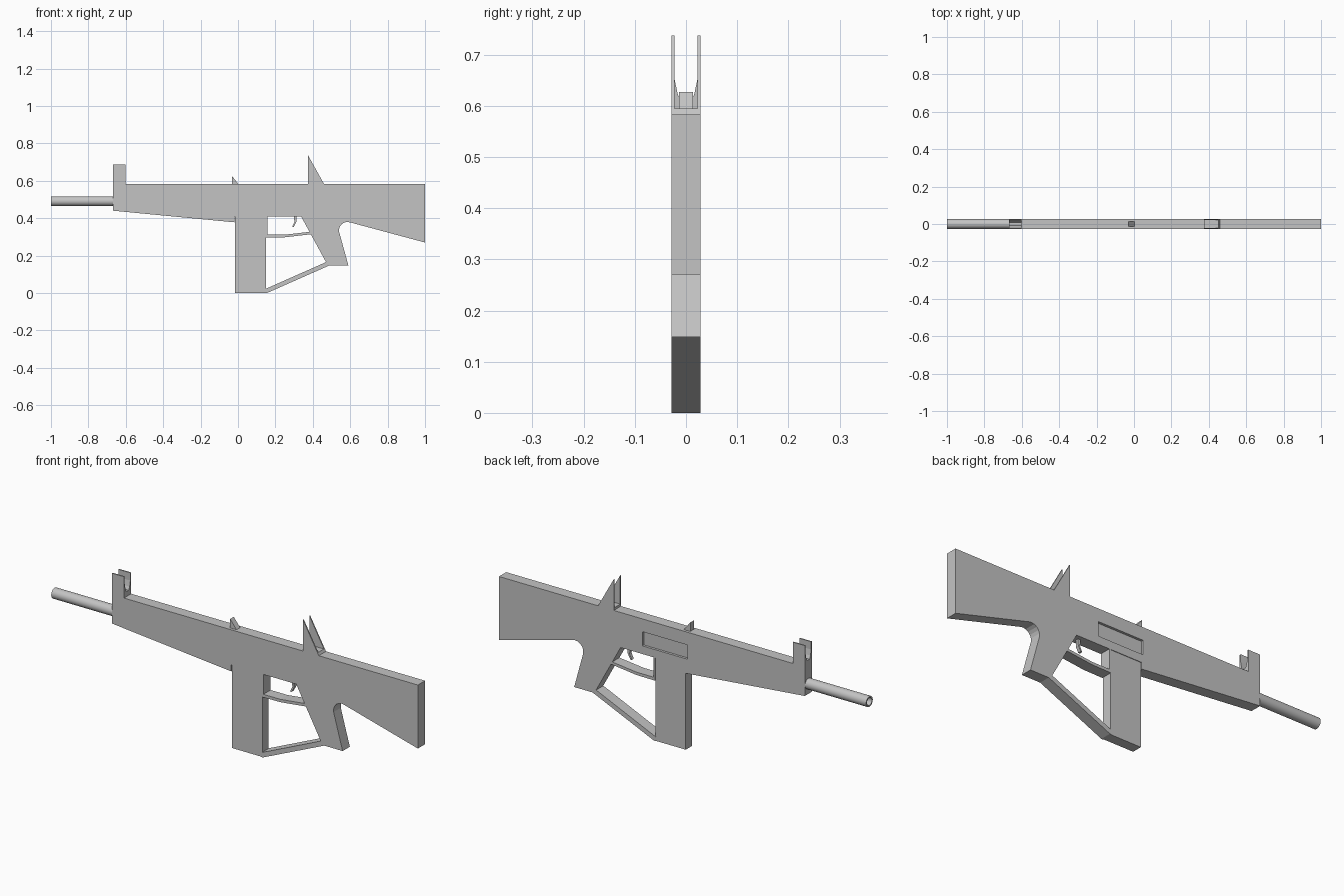
import bpy, bmesh, math

old = bpy.data.objects.get("Cube")
if old:
    bpy.data.objects.remove(old, do_unlink=True)

HALF = 0.028   # half thickness of the whole body
TOP = 0.583    # height of the flat top

grey = bpy.data.materials.new("matte_grey")
grey.use_nodes = True
COLOUR = (0.55, 0.55, 0.55, 1)
grey.diffuse_color = COLOUR
grey.node_tree.nodes["Principled BSDF"].inputs["Base Color"].default_value = COLOUR


def finish(name, bm):
    bmesh.ops.recalc_face_normals(bm, faces=bm.faces)
    mesh = bpy.data.meshes.new(name)
    bm.to_mesh(mesh)
    bm.free()
    mesh.materials.append(grey)
    obj = bpy.data.objects.new(name, mesh)
    bpy.context.collection.objects.link(obj)
    return obj


def prism(name, profile, start, end, axis="y"):
    """Extrude a side profile (x, z) along y, or an end profile (y, z) along x."""
    bm = bmesh.new()
    if axis == "y":
        verts = [bm.verts.new((a, start, b)) for a, b in profile]
        move = (0, end - start, 0)
    else:
        verts = [bm.verts.new((start, a, b)) for a, b in profile]
        move = (end - start, 0, 0)
    face = bm.faces.new(verts)
    out = bmesh.ops.extrude_face_region(bm, geom=[face])
    moved = [g for g in out["geom"] if isinstance(g, bmesh.types.BMVert)]
    bmesh.ops.translate(bm, verts=moved, vec=move)
    return finish(name, bm)


def box_profile(x0, x1, z0, z1):
    return [(x0, z0), (x1, z0), (x1, z1), (x0, z1)]


# Body, stock and grip in one silhouette, with a rounded web behind the grip
web = [(0.585 + 0.045 * math.cos(math.radians(a)), 0.335 + 0.045 * math.sin(math.radians(a)))
       for a in range(190, 69, -20)]
body = prism("body", [
    (-0.667, TOP), (-0.667, 0.44), (-0.018, 0.378), (-0.018, 0.41), (0.337, 0.41),
    (0.48, 0.148), (0.59, 0.148), *web, (1.0, 0.27), (1.0, TOP)], -HALF, HALF)

# Recessed port on the back side
cutter = prism("port_cutter", box_profile(-0.027, 0.218, 0.45, 0.52), HALF - 0.012, HALF + 0.02)
cutter.hide_render = True
cut = body.modifiers.new("port", "BOOLEAN")
cut.operation = "DIFFERENCE"
cut.solver = "EXACT"
cut.object = cutter
bpy.context.view_layer.objects.active = body
bpy.ops.object.modifier_apply(modifier=cut.name)
bpy.data.objects.remove(cutter, do_unlink=True)

# Magazine, and the strut joining its foot to the grip
prism("magazine", box_profile(-0.016, 0.15, 0, 0.42), -0.025, 0.025)
prism("strut", [(0.145, 0), (0.155, 0), (0.49, 0.148), (0.47, 0.165), (0.145, 0.021)],
      -HALF, HALF)

# Trigger guard and trigger
prism("trigger_guard", [
    (0.149, 0.412), (0.149, 0.297), (0.25, 0.298), (0.39, 0.314), (0.383, 0.327),
    (0.25, 0.312), (0.158, 0.312), (0.158, 0.412)], -HALF, HALF)
prism("trigger", [
    (0.298, 0.415), (0.302, 0.38), (0.29, 0.354), (0.298, 0.354), (0.312, 0.38),
    (0.312, 0.415)], -0.008, 0.008)

# Front sight: a notched block with a narrowing throat
notch = [(0.022, 0.688), (0.022, 0.65), (0.016, 0.622), (0.009, 0.607)]
prism("front_sight", [
    (-HALF, TOP - 0.002), (HALF, TOP - 0.002), (HALF, 0.688), *notch,
    *[(-y, z) for y, z in reversed(notch)], (-HALF, 0.688)], -0.667, -0.602, "x")

# Middle sight post
prism("middle_sight", [(-0.033, TOP - 0.003), (0.004, TOP - 0.003), (-0.033, 0.627)],
      -0.014, 0.014)

# Rear sight: two tall fins on a low floor
for name, side in (("left_fin", 1), ("right_fin", -1)):
    prism("rear_sight_" + name, [(0.374, TOP), (0.46, TOP), (0.374, 0.737)],
          side * 0.022, side * HALF)
prism("rear_sight_floor", [(0.374, TOP), (0.46, TOP), (0.453, 0.595), (0.374, 0.595)],
      -0.022, 0.022)

# Hollow barrel, spun from its wall section
SIDES, Z = 24, 0.491
bm = bmesh.new()
rings = []
for x, r in ((-0.66, 0.026), (-1.0, 0.026), (-1.0, 0.019), (-0.7, 0.019)):
    rings.append([bm.verts.new((x, r * math.cos(2 * math.pi * i / SIDES),
                                Z + r * math.sin(2 * math.pi * i / SIDES)))
                  for i in range(SIDES)])
for a, b in zip(rings, rings[1:]):
    for i in range(SIDES):
        j = (i + 1) % SIDES
        bm.faces.new((a[i], a[j], b[j], b[i]))
bm.faces.new(rings[0])
bm.faces.new(rings[-1])
barrel = finish("barrel", bm)
bpy.ops.object.select_all(action="DESELECT")
barrel.select_set(True)
bpy.context.view_layer.objects.active = barrel
bpy.ops.object.shade_smooth_by_angle(angle=math.radians(35))
